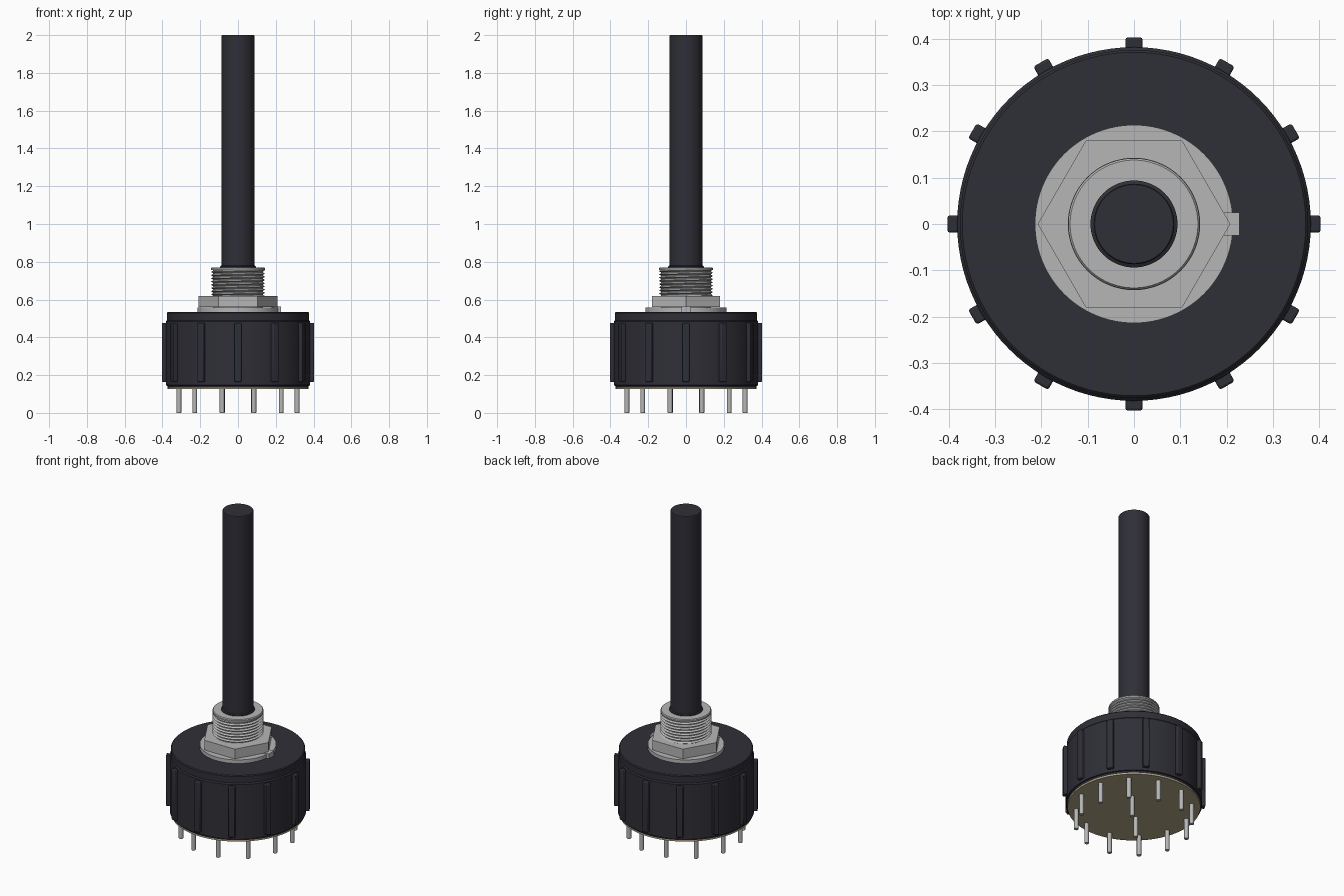
import bpy, bmesh
from math import pi, cos, sin, radians
from mathutils import Matrix

cube = bpy.data.objects.get("Cube")
if cube:
    bpy.data.objects.remove(cube, do_unlink=True)


def material(name, rgb):
    m = bpy.data.materials.new(name)
    m.use_nodes = True
    m.diffuse_color = (*rgb, 1)
    m.node_tree.nodes["Principled BSDF"].inputs["Base Color"].default_value = (*rgb, 1)
    return m


black = material("black plastic", (0.028, 0.028, 0.038))
metal = material("grey metal", (0.47, 0.47, 0.47))
tan = material("tan board", (0.45, 0.39, 0.24))


def finish(name, bm, mat, bevel=0):
    bmesh.ops.recalc_face_normals(bm, faces=bm.faces)
    mesh = bpy.data.meshes.new(name)
    bm.to_mesh(mesh)
    bm.free()
    mesh.materials.append(mat)
    ob = bpy.data.objects.new(name, mesh)
    bpy.context.collection.objects.link(ob)
    if bevel:
        mod = ob.modifiers.new("Bevel", 'BEVEL')
        mod.width = bevel
        mod.segments = 2
    bpy.ops.object.select_all(action='DESELECT')
    ob.select_set(True)
    bpy.context.view_layer.objects.active = ob
    bpy.ops.object.shade_smooth_by_angle(angle=radians(30))
    return ob


def lathe(name, profile, mat, sides=96):
    """Spin a bottom-to-top (radius, z) profile and cap both ends."""
    bm = bmesh.new()
    rings = [[bm.verts.new((r * cos(2 * pi * i / sides), r * sin(2 * pi * i / sides), z))
              for i in range(sides)] for r, z in profile]
    for a, b in zip(rings, rings[1:]):
        for i in range(sides):
            k = (i + 1) % sides
            bm.faces.new((a[i], a[k], b[k], b[i]))
    bm.faces.new(rings[0])
    bm.faces.new(rings[-1])
    return finish(name, bm, mat)


def box(name, size, center, mat, angle=0, bevel=0):
    bm = bmesh.new()
    place = (Matrix.Rotation(angle, 4, 'Z') @ Matrix.Translation(center)
             @ Matrix.Diagonal((*size, 1)))
    bmesh.ops.create_cube(bm, size=1, matrix=place)
    return finish(name, bm, mat, bevel)


# Housing with stepped cap, and the board underneath
lathe("housing", [(0.372, 0.135), (0.376, 0.145), (0.382, 0.147), (0.382, 0.483),
                  (0.376, 0.49), (0.376, 0.53), (0.371, 0.535)], black)
lathe("base_board", [(0.372, 0.126), (0.372, 0.136)], tan)

# Ribs around the housing
for k in range(12):
    box(f"rib_{k + 1}", (0.04, 0.037, 0.312), (0.383, 0, 0.32), black, k * pi / 6, 0.005)

# Washer with locating tab
lathe("washer", [(0.214, 0.534), (0.214, 0.557)], metal)
box("washer_tab", (0.05, 0.05, 0.03), (0.203, 0, 0.549), metal)

# Hexagonal nut
lathe("nut", [(0.208, 0.56), (0.208, 0.62)], metal, 6)

# Bushing core and its threaded outside
lathe("bushing", [(0.132, 0.535), (0.132, 0.757), (0.142, 0.757),
                  (0.142, 0.766), (0.138, 0.771)], metal)


def thread(name, low, high, pitch, root, crest, sides=64):
    bm = bmesh.new()
    rows = 2 * int((high - low) / pitch) + 4
    columns = []
    for i in range(sides + 1):
        t = i / sides
        column = []
        for j in range(rows):
            z = low + pitch * (j / 2 + t - 1)
            r = crest if j % 2 else root
            column.append(bm.verts.new((r * cos(2 * pi * t), r * sin(2 * pi * t),
                                        min(max(z, low), high))))
        columns.append(column)
    for a, b in zip(columns, columns[1:]):
        for j in range(rows - 1):
            bm.faces.new((a[j], b[j], b[j + 1], a[j + 1]))
    bmesh.ops.remove_doubles(bm, verts=bm.verts, dist=0.0001)
    return finish(name, bm, metal)


thread("bushing_thread", 0.61, 0.76, 0.017, 0.129, 0.143)

# Shaft with a collar where it leaves the bushing
lathe("shaft", [(0.094, 0.74), (0.094, 0.776), (0.087, 0.78), (0.087, 1.997), (0.085, 2.0)],
      black, 64)

# Terminal pins: outer ring plus two inner ones
pins = [(0.324, radians(15 + 30 * k)) for k in range(12)]
pins += [(0.117, radians(45)), (0.117, radians(225))]
for k, (radius, angle) in enumerate(pins):
    pin = lathe(f"pin_{k + 1}", [(0.011, 0), (0.013, 0.003), (0.013, 0.13)], metal, 16)
    pin.location = (radius * cos(angle), radius * sin(angle), 0)
